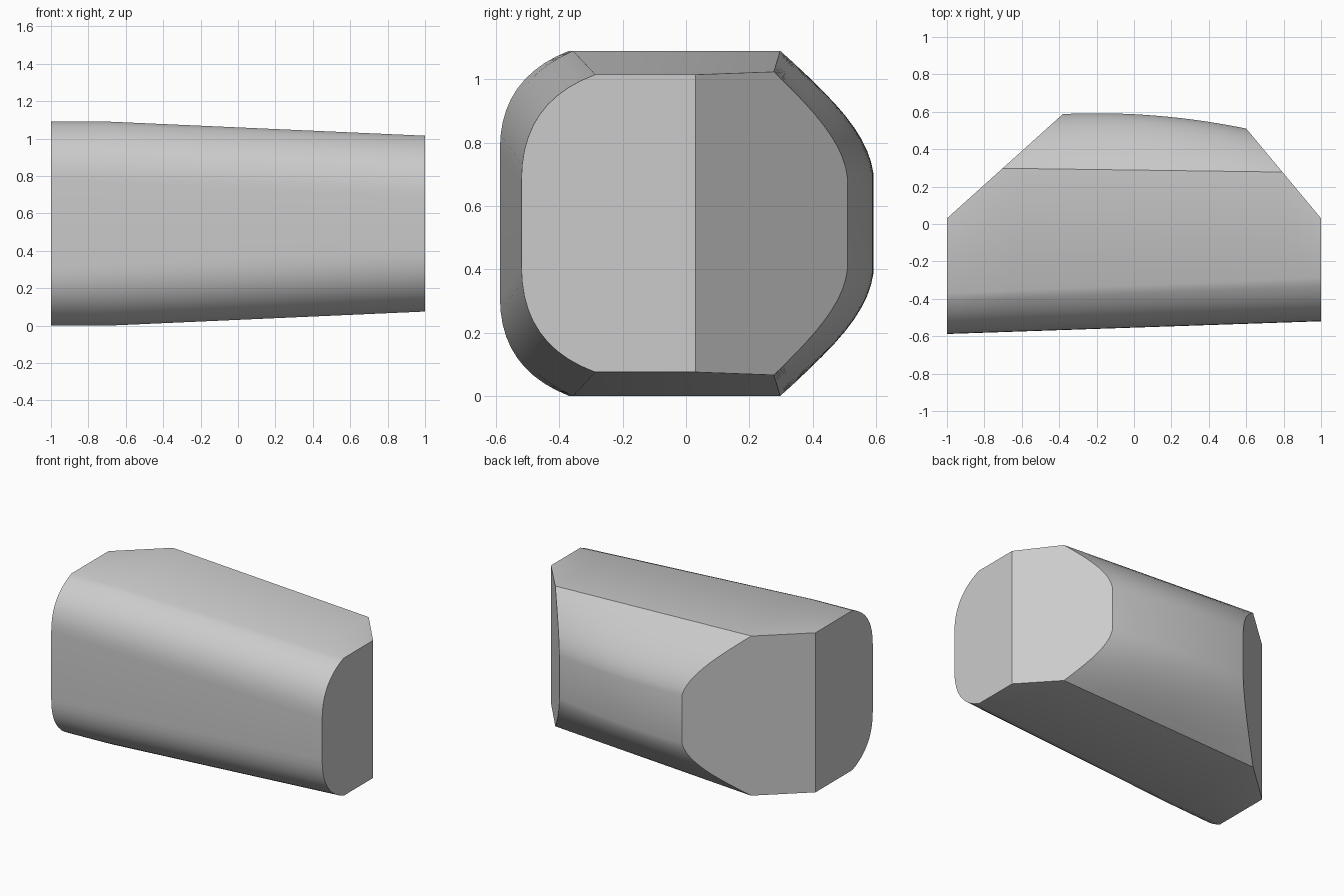
import bpy, bmesh, math
from mathutils import Vector

cube = bpy.data.objects.get("Cube")
if cube:
    bpy.data.objects.remove(cube)

MID = 0.545      # height of the symmetry plane
STEPS = 10       # segments per rounded corner
RINGS = 32       # cross-sections along the length


def lerp(a, b, t):
    return a + (b - a) * t


def bezier(a, b, c):
    return [a * (1 - t) ** 2 + b * 2 * t * (1 - t) + c * t * t
            for t in (i / STEPS for i in range(STEPS + 1))]


def section(x):
    """Tapered cross-section: rounded front corners, creased back corners."""
    t = (x + 1) / 2
    half = min(MID, 0.47 + 0.0445 * (1 - x))
    front = lerp(-0.588, -0.52, t)
    back = 0.592 - 0.128 * (x + 0.2) ** 2
    upper = bezier(Vector((front, lerp(0.235, 0.138, t))),
                   Vector((front, lerp(0.46, 0.385, t))),
                   Vector((lerp(-0.37, -0.287, t), half)))
    upper += bezier(Vector((lerp(0.302, 0.275, t), half)),
                    Vector((back - lerp(0.035, 0.008, t), lerp(0.36, 0.29, t))),
                    Vector((back, lerp(0.175, 0.138, t))))
    lower = [Vector((p.x, -p.y)) for p in reversed(upper)]
    return [Vector((x, p.x, MID + p.y)) for p in upper + lower]


# Loft the body along its length
bm = bmesh.new()
rings = [[bm.verts.new(p) for p in section(-1 + 2 * i / RINGS)]
         for i in range(RINGS + 1)]
for a, b in zip(rings, rings[1:]):
    for i in range(len(a)):
        j = (i + 1) % len(a)
        bm.faces.new((a[i], a[j], b[j], b[i]))
bm.faces.new(rings[0])
bm.faces.new(rings[-1])

# Slice off the two slanted back corners and cap them
for start, end in (((-1, 0.03), (-0.38, 0.588)), ((1, 0.03), (0.6, 0.51))):
    dx, dy = end[0] - start[0], end[1] - start[1]
    normal = Vector((-dy, dx, 0)) * (1 if dx > 0 else -1)
    cut = bmesh.ops.bisect_plane(
        bm, geom=bm.verts[:] + bm.edges[:] + bm.faces[:], dist=1e-5,
        plane_co=(start[0], start[1], 0), plane_no=normal, clear_outer=True)
    rim = [e for e in bm.edges if e.is_boundary]
    bmesh.ops.holes_fill(bm, edges=rim, sides=0)
bmesh.ops.recalc_face_normals(bm, faces=bm.faces[:])

mesh = bpy.data.meshes.new("tapered_body")
bm.to_mesh(mesh)
bm.free()
body = bpy.data.objects.new("tapered_body", mesh)
bpy.context.collection.objects.link(body)

# Plain grey material
grey = bpy.data.materials.new("light_grey")
grey.use_nodes = True
color = (0.6, 0.6, 0.6, 1)
grey.diffuse_color = color
grey.node_tree.nodes["Principled BSDF"].inputs["Base Color"].default_value = color
mesh.materials.append(grey)

# Smooth curved sides, crisp cut edges
bpy.ops.object.select_all(action="DESELECT")
body.select_set(True)
bpy.context.view_layer.objects.active = body
bpy.ops.object.shade_smooth_by_angle(angle=math.radians(28))
